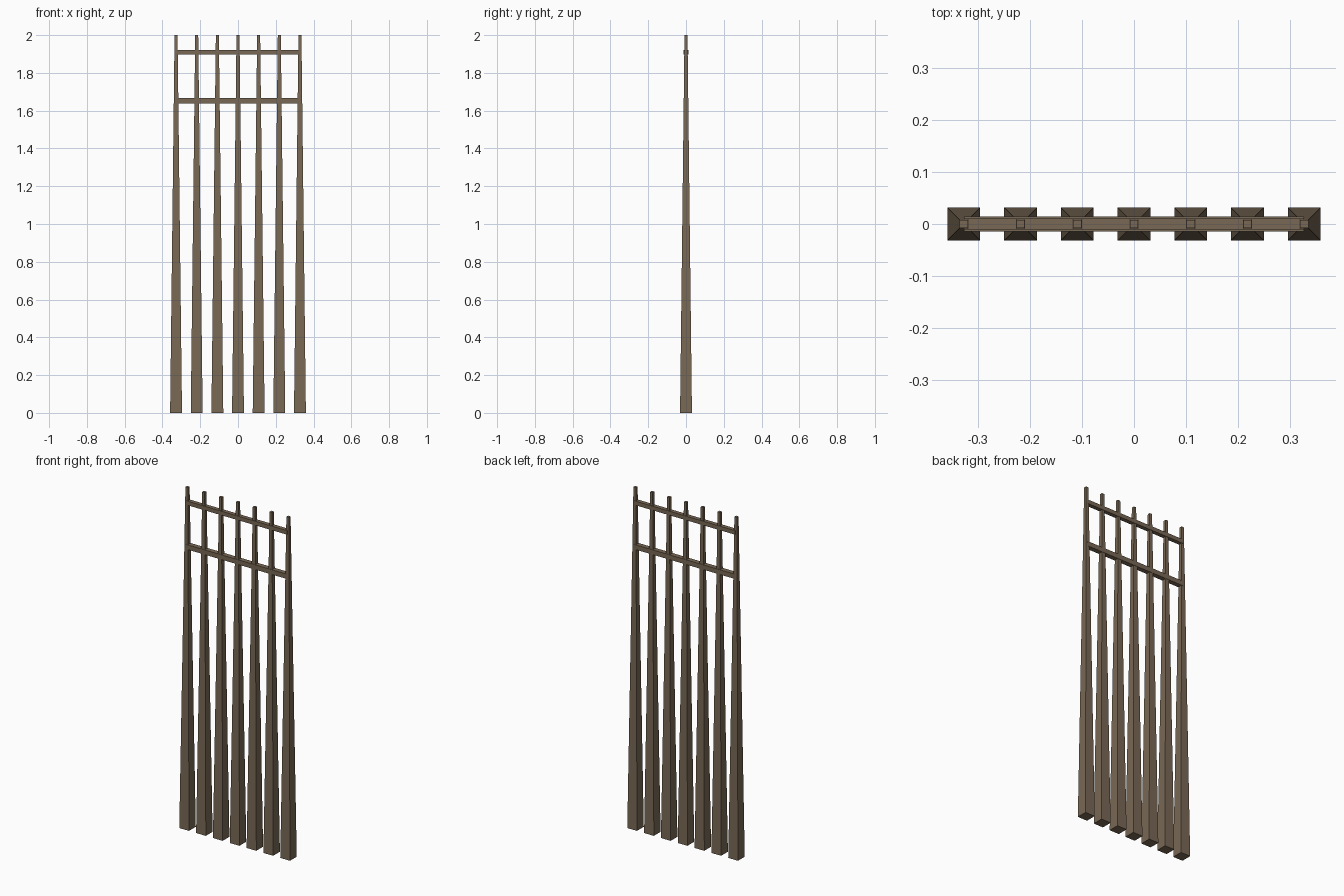
import bpy, bmesh
from mathutils import Matrix

if "Cube" in bpy.data.objects:
    bpy.data.objects.remove(bpy.data.objects["Cube"])

wood = bpy.data.materials.new("weathered_wood")
wood.diffuse_color = (0.19, 0.14, 0.09, 1)
wood.use_nodes = True
wood.node_tree.nodes["Principled BSDF"].inputs["Base Color"].default_value = wood.diffuse_color


def add_object(name, bm, location):
    mesh = bpy.data.meshes.new(name)
    bm.to_mesh(mesh)
    bm.free()
    mesh.materials.append(wood)
    obj = bpy.data.objects.new(name, mesh)
    obj.location = location
    bpy.context.collection.objects.link(obj)


def box(size):
    bm = bmesh.new()
    bmesh.ops.create_cube(bm, size=1, matrix=Matrix.Diagonal((*size, 1)))
    return bm


SPACING = 0.1093
BASE, TIP, HEIGHT = 0.063, 0.016, 2.0

# Seven square posts tapering to narrow tips
for i in range(-3, 4):
    bm = box((BASE, BASE, HEIGHT))
    for v in bm.verts:
        if v.co.z > 0:
            v.co.x *= TIP / BASE
            v.co.y *= TIP / BASE
    add_object(f"post_{i + 4}", bm, (i * SPACING, 0, HEIGHT / 2))

# Two horizontal rails ending inside the outer posts
for name, z, thick in (("lower_rail", 1.653, 0.028), ("upper_rail", 1.91, 0.024)):
    add_object(name, box((6 * SPACING, thick, thick)), (0, 0, z))
